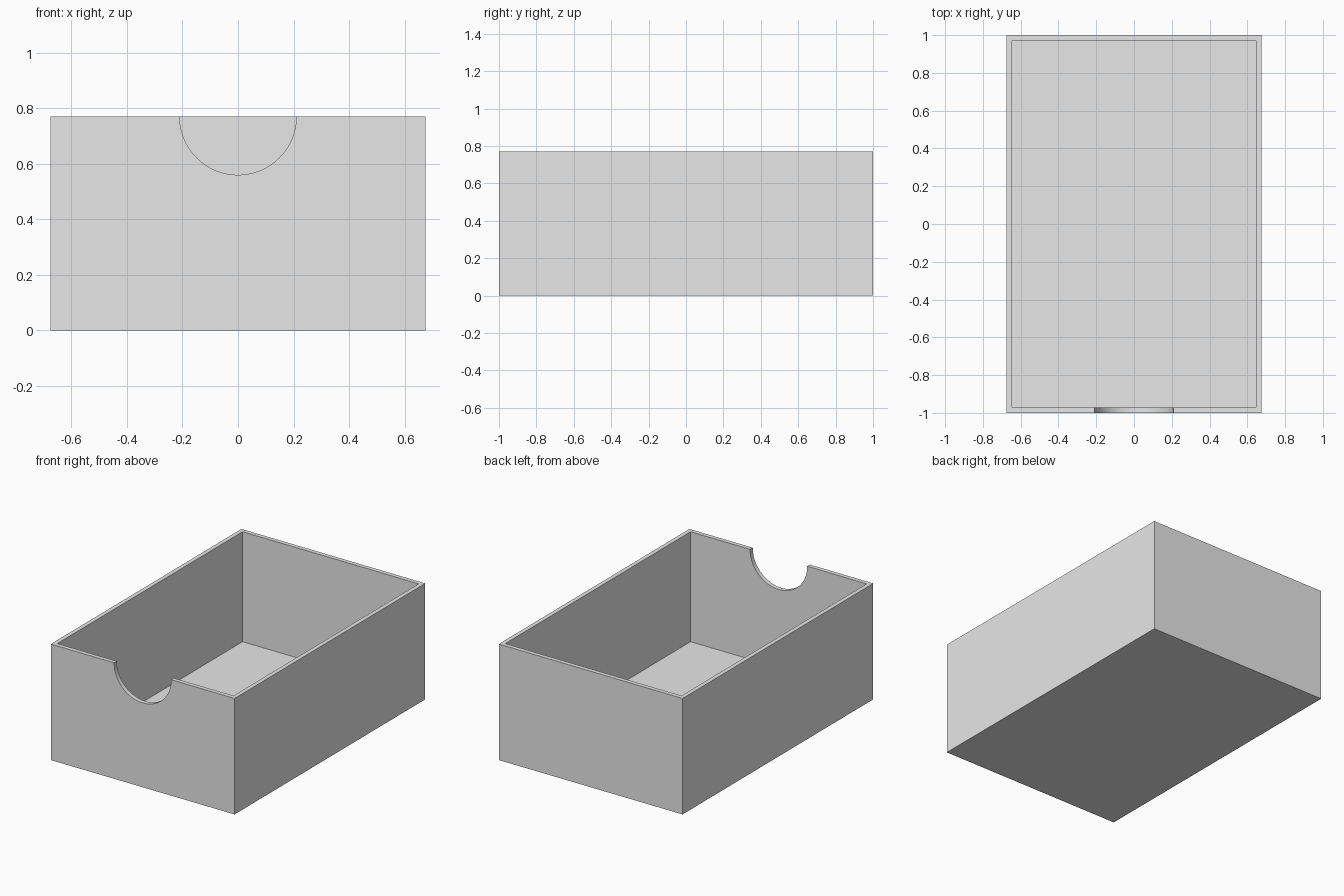
import bpy
import bmesh
import math
from mathutils import Matrix

WIDTH, DEPTH, HEIGHT = 1.35, 2.0, 0.77
WALL = 0.04
NOTCH_RADIUS = 0.21

default = bpy.data.objects.get("Cube")
if default:
    bpy.data.objects.remove(default, do_unlink=True)

# Plain grey
grey = bpy.data.materials.new("light_grey")
grey.use_nodes = True
colour = (0.8, 0.8, 0.8, 1.0)
grey.diffuse_color = colour
grey.node_tree.nodes["Principled BSDF"].inputs["Base Color"].default_value = colour


def make_object(name, bm):
    mesh = bpy.data.meshes.new(name)
    bm.to_mesh(mesh)
    bm.free()
    mesh.materials.append(grey)
    obj = bpy.data.objects.new(name, mesh)
    bpy.context.collection.objects.link(obj)
    return obj


# Open tray: solid block, inset rim, top face sunk to the floor
bm = bmesh.new()
size = Matrix.Diagonal((WIDTH, DEPTH, HEIGHT, 1))
bmesh.ops.create_cube(bm, size=1, matrix=Matrix.Translation((0, 0, HEIGHT / 2)) @ size)
bm.normal_update()
top = max(bm.faces, key=lambda f: f.calc_center_median().z)
bmesh.ops.inset_region(bm, faces=[top], thickness=WALL)
sunk = bmesh.ops.extrude_discrete_faces(bm, faces=[top])["faces"][0]
bmesh.ops.translate(bm, verts=sunk.verts, vec=(0, 0, WALL - HEIGHT))
bmesh.ops.recalc_face_normals(bm, faces=bm.faces)
tray = make_object("tray", bm)

# Half-round finger notch through the front wall
bm = bmesh.new()
place = Matrix.Translation((0, -DEPTH / 2, HEIGHT)) @ Matrix.Rotation(math.pi / 2, 4, "X")
bmesh.ops.create_cone(bm, cap_ends=True, segments=96, radius1=NOTCH_RADIUS,
                      radius2=NOTCH_RADIUS, depth=WALL * 4, matrix=place)
cutter = make_object("notch_cutter", bm)
cutter.hide_render = True

cut = tray.modifiers.new("finger_notch", "BOOLEAN")
cut.operation = "DIFFERENCE"
cut.solver = "EXACT"
cut.object = cutter

bpy.ops.object.select_all(action="DESELECT")
tray.select_set(True)
bpy.context.view_layer.objects.active = tray
bpy.ops.object.modifier_apply(modifier=cut.name)
bpy.data.objects.remove(cutter, do_unlink=True)
bpy.ops.object.shade_smooth_by_angle(angle=math.radians(30))
